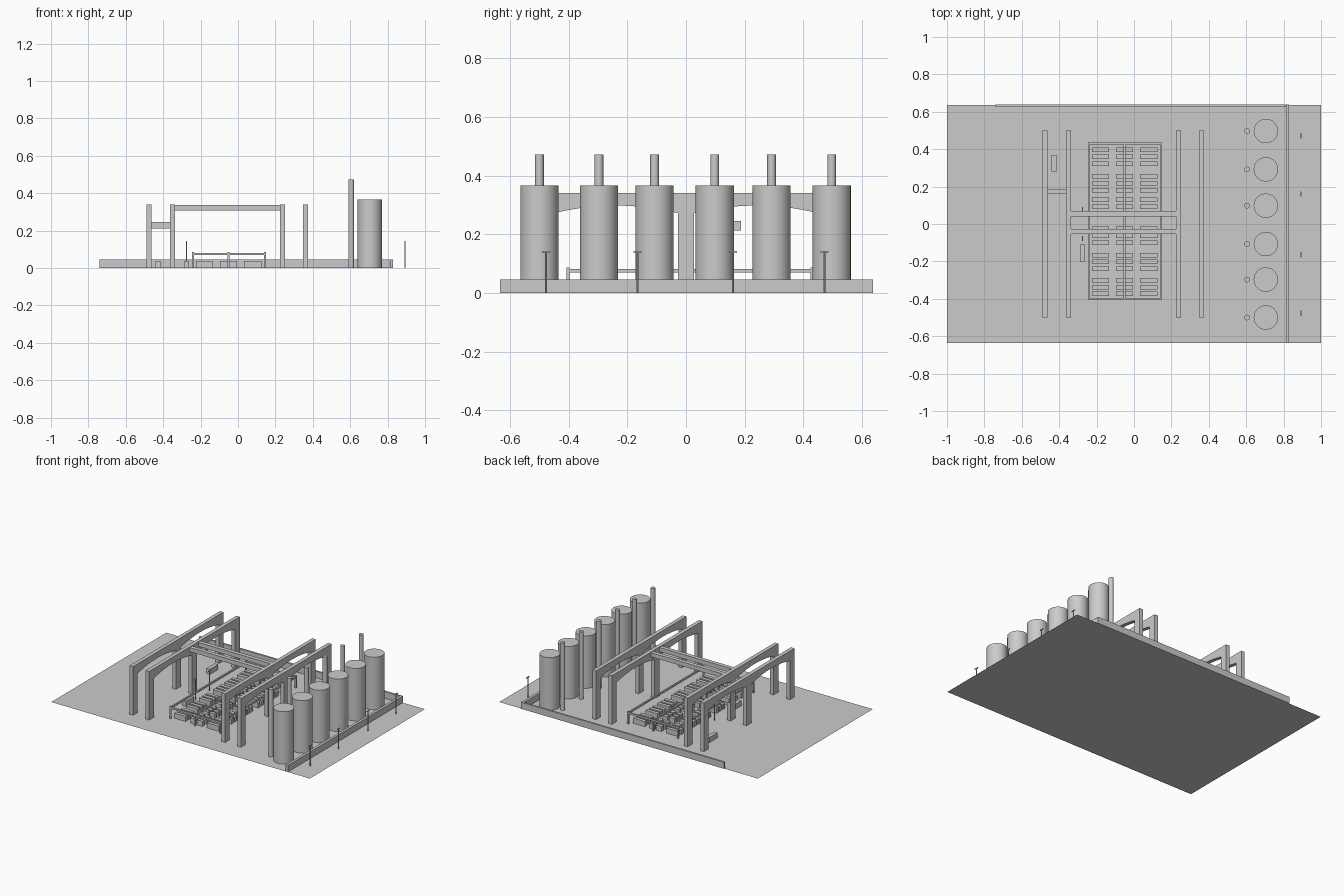
import bpy, bmesh

if "Cube" in bpy.data.objects:
    bpy.data.objects.remove(bpy.data.objects["Cube"])


def mesh_object(name, bm):
    me = bpy.data.meshes.new(name)
    bmesh.ops.recalc_face_normals(bm, faces=bm.faces)
    bm.to_mesh(me)
    bm.free()
    ob = bpy.data.objects.new(name, me)
    bpy.context.collection.objects.link(ob)
    return ob


def box(name, x0, x1, y0, y1, z0, z1):
    bm = bmesh.new()
    bmesh.ops.create_cube(bm, size=1)
    for v in bm.verts:
        v.co = ((x0 + x1) / 2 + v.co.x * (x1 - x0),
                (y0 + y1) / 2 + v.co.y * (y1 - y0),
                (z0 + z1) / 2 + v.co.z * (z1 - z0))
    return mesh_object(name, bm)


def cylinder(name, x, y, r, z0, z1, sides=48):
    bpy.ops.mesh.primitive_cylinder_add(vertices=sides, radius=r, depth=z1 - z0,
                                        location=(x, y, (z0 + z1) / 2))
    ob = bpy.context.object
    ob.name = name
    bpy.ops.object.shade_smooth_by_angle()
    return ob


# ground: five flat slabs side by side
for i in range(5):
    x0 = -1 + 0.4 * i
    bm = bmesh.new()
    bm.faces.new([bm.verts.new(c) for c in
                  ((x0, -0.635, 0), (x0 + 0.4, -0.635, 0), (x0 + 0.4, 0.635, 0), (x0, 0.635, 0))])
    mesh_object("ground_slab", bm)

# low boundary walls
box("back_wall", -0.74, 0.81, 0.625, 0.638, 0, 0.046)
box("right_wall", 0.812, 0.83, -0.635, 0.638, 0, 0.046)

# tanks with a tall pipe beside each
for y in (-0.5, -0.297, -0.107, 0.098, 0.292, 0.497):
    cylinder("tank", 0.705, y, 0.065, 0, 0.367)
    cylinder("tank_pipe", 0.605, y, 0.015, 0, 0.472, 24)


# two-bay portal frames with gently arched undersides
def portal_frame(x):
    pts = [(-0.5, 0), (-0.45, 0)]
    for a, b in ((-0.45, -0.027), (0.027, 0.45)):
        n = 10
        for i in range(n + 1):
            t = i / n
            pts.append((a + (b - a) * t, 0.272 + 0.026 * 4 * t * (1 - t)))
        if a < 0:
            pts += [(-0.027, 0), (0.027, 0)]
    pts += [(0.45, 0), (0.5, 0), (0.5, 0.34), (-0.5, 0.34)]
    bm = bmesh.new()
    face = bm.faces.new([bm.verts.new((x - 0.0135, y, z)) for y, z in pts])
    ext = bmesh.ops.extrude_face_region(bm, geom=[face])
    bmesh.ops.translate(bm, vec=(0.027, 0, 0),
                        verts=[g for g in ext["geom"] if isinstance(g, bmesh.types.BMVert)])
    mesh_object("portal_frame", bm)


for x in (-0.475, -0.35, 0.237, 0.36):
    portal_frame(x)

# cross beams between the inner frames, and a short link beam
for y in (0.055, -0.04):
    box("cross_beam", -0.336, 0.224, y - 0.014, y + 0.014, 0.308, 0.337)
box("link_beam", -0.463, -0.363, 0.163, 0.188, 0.212, 0.245)

# railing around the pit, with a centre rail and posts
X = (-0.24, -0.05, 0.145)
Y0, Y1, w = -0.402, 0.43, 0.005
for x in X:
    box("long_rail", x - w, x + w, Y0 - w, Y1 + w, 0.069, 0.081)
    for y in (Y0, Y1):
        box("rail_post", x - w, x + w, y - w, y + w, 0, 0.086)
for y in (Y0, Y1):
    box("end_rail", X[0], X[2], y - w, y + w, 0.069, 0.081)

# rows of low units inside the railing
for yc in (0.36, 0.218, 0.092, -0.062, -0.203, -0.337):
    for dy in (-0.037, 0, 0.037):
        for x0, x1 in ((-0.225, -0.135), (-0.097, -0.055), (-0.045, -0.005), (0.032, 0.125)):
            box("low_unit", x0, x1, yc + dy - 0.012, yc + dy + 0.012, 0, 0.036)

# loose floor boxes
box("floor_box", -0.44, -0.414, 0.28, 0.37, 0, 0.036)
box("floor_box", -0.288, -0.262, -0.2, -0.11, 0, 0.036)

# slim lamp posts with small heads
for x, y in [(0.893, -0.477), (0.893, -0.165), (0.893, 0.16), (0.893, 0.472),
             (-0.275, -0.078), (-0.275, 0.078)]:
    cylinder("lamp_post", x, y, 0.0035, 0, 0.142, 12)
    box("lamp_head", x - 0.003, x + 0.003, y - 0.014, y + 0.014, 0.137, 0.143)
